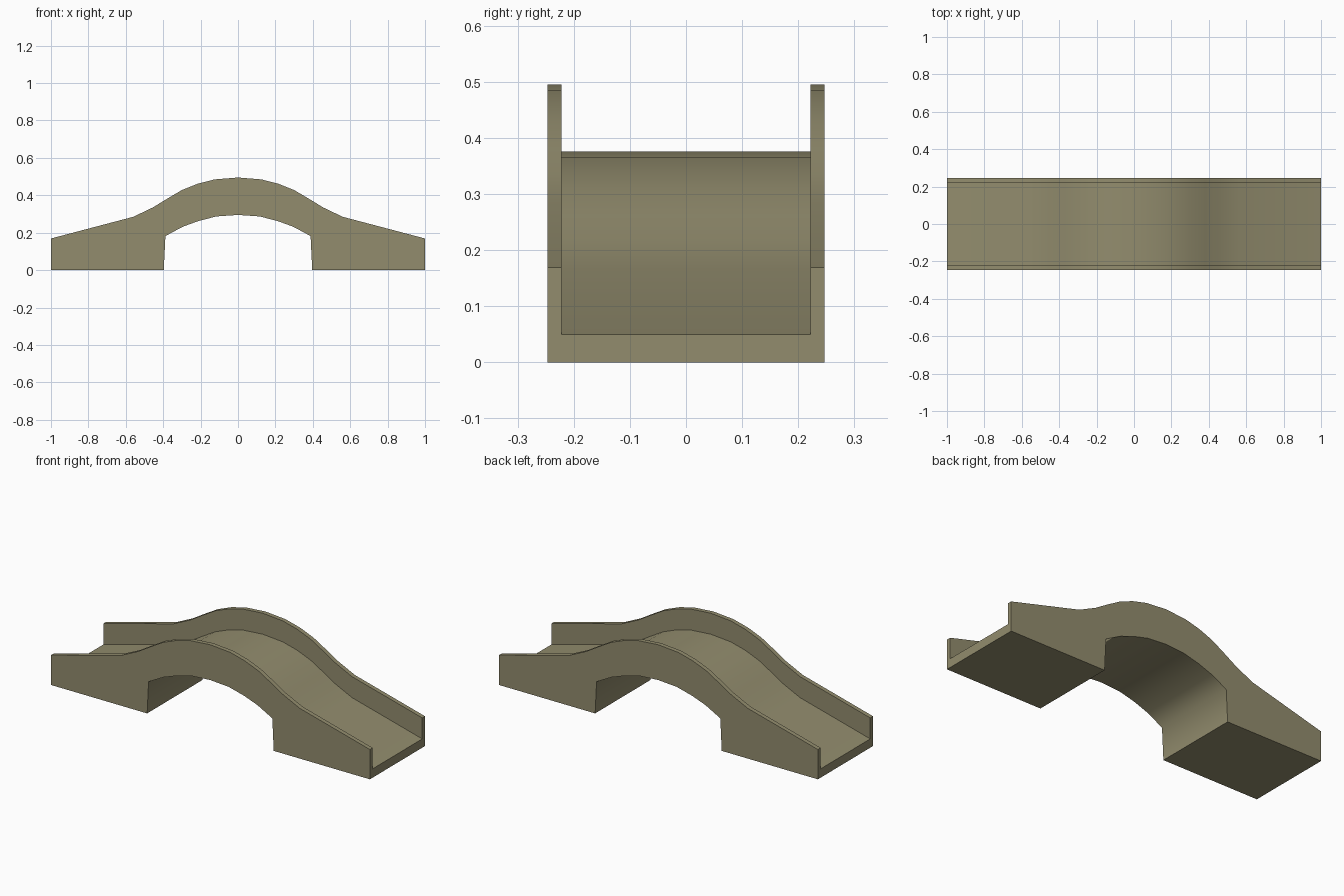
import bpy, bmesh, math

if "Cube" in bpy.data.objects:
    bpy.data.objects.remove(bpy.data.objects["Cube"])

HALF_W, INNER_W, PARAPET = 0.247, 0.222, 0.119

# half profiles (x, z), from the crown outwards
top_half = [(0, .495), (.125, .485), (.215, .462), (.30, .428), (.38, .381),
            (.455, .335), (.56, .285), (1, .169)]
under_half = [(0, .295), (.115, .287), (.21, .263), (.295, .232),
              (.388, .182), (.397, 0), (1, 0)]


def mirrored(half):
    return [(-x, z) for x, z in reversed(half[1:])] + half


top, under = mirrored(top_half), mirrored(under_half)
bm = bmesh.new()

# channel cross-section at every top station: rim, inner wall, deck, inner wall, rim
section = [(-HALF_W, 0), (-INNER_W, 0), (-INNER_W, -PARAPET),
           (INNER_W, -PARAPET), (INNER_W, 0), (HALF_W, 0)]
top_rows = [[bm.verts.new((x, y, z + dz)) for y, dz in section] for x, z in top]
under_rows = [[bm.verts.new((x, y, z)) for y in (-HALF_W, HALF_W)] for x, z in under]

# strips along the bridge: walkway and parapets above, arch and footings below
for rows in (top_rows, under_rows):
    for a, b in zip(rows, rows[1:]):
        for i in range(len(a) - 1):
            bm.faces.new((a[i], b[i], b[i + 1], a[i + 1]))

# flat side walls
for k in (0, -1):
    bm.faces.new([r[k] for r in top_rows] + [r[k] for r in reversed(under_rows)])

# channel-shaped ends
for k in (0, -1):
    bm.faces.new(top_rows[k] + under_rows[k][::-1])

bmesh.ops.recalc_face_normals(bm, faces=bm.faces)
mesh = bpy.data.meshes.new("arched_bridge")
bm.to_mesh(mesh)
bm.free()

stone = bpy.data.materials.new("olive stone")
stone.diffuse_color = (0.29, 0.265, 0.155, 1)
stone.use_nodes = True
stone.node_tree.nodes["Principled BSDF"].inputs["Base Color"].default_value = stone.diffuse_color
mesh.materials.append(stone)

bridge = bpy.data.objects.new("arched_bridge", mesh)
bpy.context.collection.objects.link(bridge)
bpy.context.view_layer.objects.active = bridge
bridge.select_set(True)
bpy.ops.object.shade_smooth_by_angle(angle=math.radians(65))
